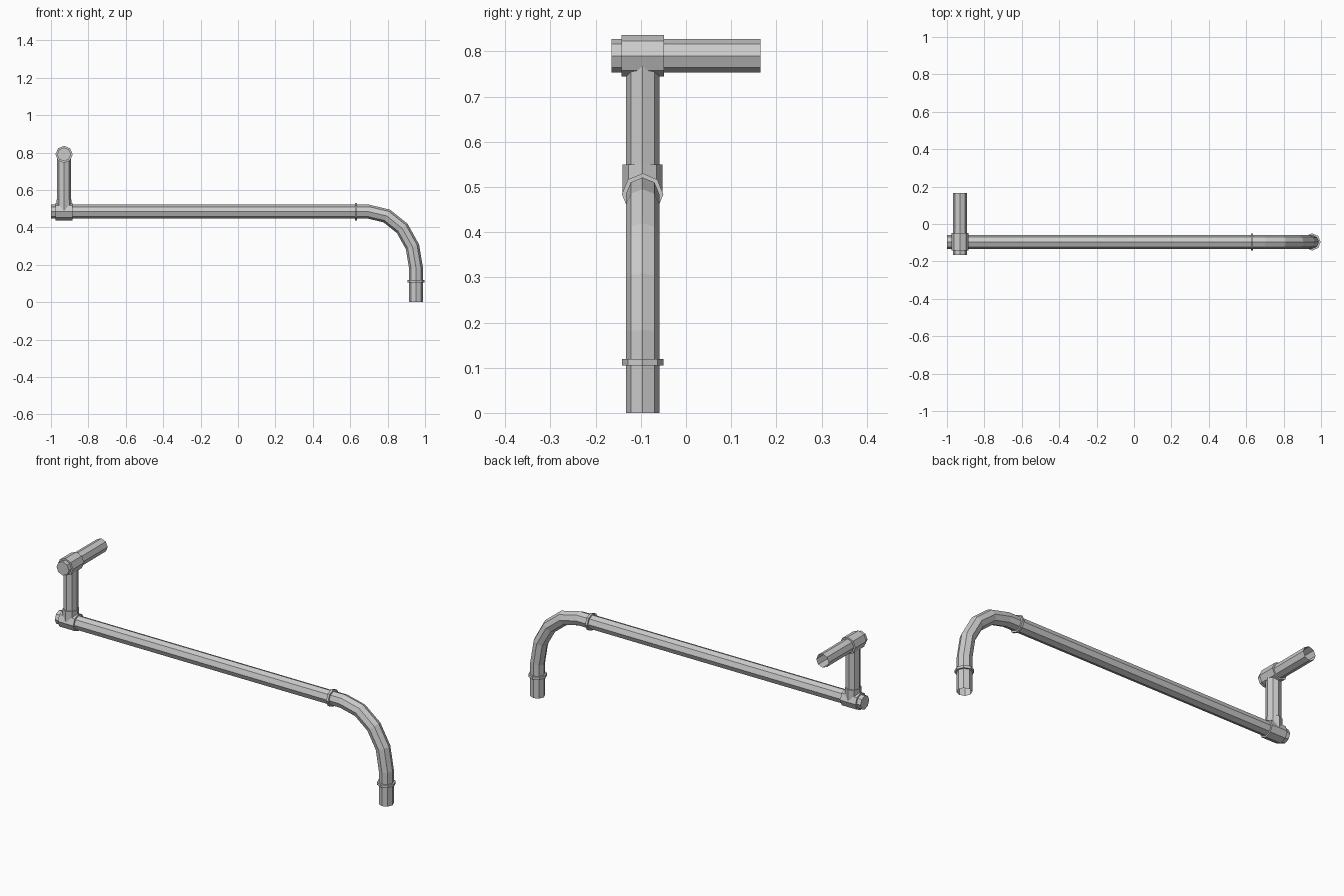
import bpy, bmesh, math
from mathutils import Vector

if "Cube" in bpy.data.objects:
    bpy.data.objects.remove(bpy.data.objects["Cube"])

R, RING = 0.037, 0.046          # pipe and fitting radii
Y, X_LEFT, X_RIGHT = -0.096, -0.93, 0.952
Z_MAIN, Z_TOP = 0.484, 0.79
SIDES = 8


def tube(name, path, radius, cap_start=True, cap_end=True, flat=1.0):
    """Sweep an octagon with mitred joints along a planar path."""
    pts = [Vector(p) for p in path]
    along_y = abs((pts[1] - pts[0]).normalized().y) > 0.9
    ref = Vector((0, 0, 1)) if along_y else Vector((0, 1, 0))
    bm = bmesh.new()
    rings = []
    for i, p in enumerate(pts):
        before = (p - pts[i - 1]).normalized() if i else (pts[1] - p).normalized()
        after = (pts[i + 1] - p).normalized() if i < len(pts) - 1 else before
        t = (before + after).normalized()
        side = t.cross(ref) * (flat / t.dot(before))
        ring = []
        for k in range(SIDES):
            a = math.tau * k / SIDES
            ring.append(bm.verts.new(p + radius * (ref * math.cos(a) + side * math.sin(a))))
        rings.append(ring)
    for a, b in zip(rings, rings[1:]):
        for k in range(SIDES):
            n = (k + 1) % SIDES
            bm.faces.new((a[k], a[n], b[n], b[k]))
    if cap_start:
        bm.faces.new(rings[0][::-1])
    if cap_end:
        bm.faces.new(rings[-1])
    if cap_start or cap_end:
        bmesh.ops.recalc_face_normals(bm, faces=bm.faces)
    mesh = bpy.data.meshes.new(name)
    bm.to_mesh(mesh)
    bm.free()
    obj = bpy.data.objects.new(name, mesh)
    bpy.context.collection.objects.link(obj)
    return obj


# long pipe with the downward elbow, open at the floor
bend_x, bend_z = 0.698, 0.18
path = [(-1, Y, Z_MAIN)]
for i in range(5):
    a = math.radians(22.5 * i)
    path.append((bend_x + (X_RIGHT - bend_x) * math.sin(a), Y,
                 bend_z + (Z_MAIN - bend_z) * math.cos(a)))
path.append((X_RIGHT, Y, 0))
tube("main_pipe", path, R, cap_end=False)

# short riser and the top cross pipe, open at the back
tube("riser_pipe", [(X_LEFT, Y, Z_MAIN), (X_LEFT, Y, Z_TOP)], R)
tube("top_pipe", [(X_LEFT, -0.165, Z_TOP), (X_LEFT, 0.165, Z_TOP)], R, cap_end=False)

# tee fittings
tube("lower_tee_sleeve", [(X_LEFT - 0.046, Y, Z_MAIN), (X_LEFT + 0.046, Y, Z_MAIN)], RING)
tube("lower_tee_collar", [(X_LEFT, Y, Z_MAIN), (X_LEFT, Y, 0.55)], 0.044, flat=0.9)
tube("upper_tee_sleeve", [(X_LEFT, Y - 0.047, Z_TOP), (X_LEFT, Y + 0.047, Z_TOP)], RING)

# thin rings at both ends of the elbow
tube("elbow_ring_side", [(0.625, Y, Z_MAIN), (0.637, Y, Z_MAIN)], RING)
tube("elbow_ring_bottom", [(X_RIGHT, Y, 0.105), (X_RIGHT, Y, 0.119)], RING)
